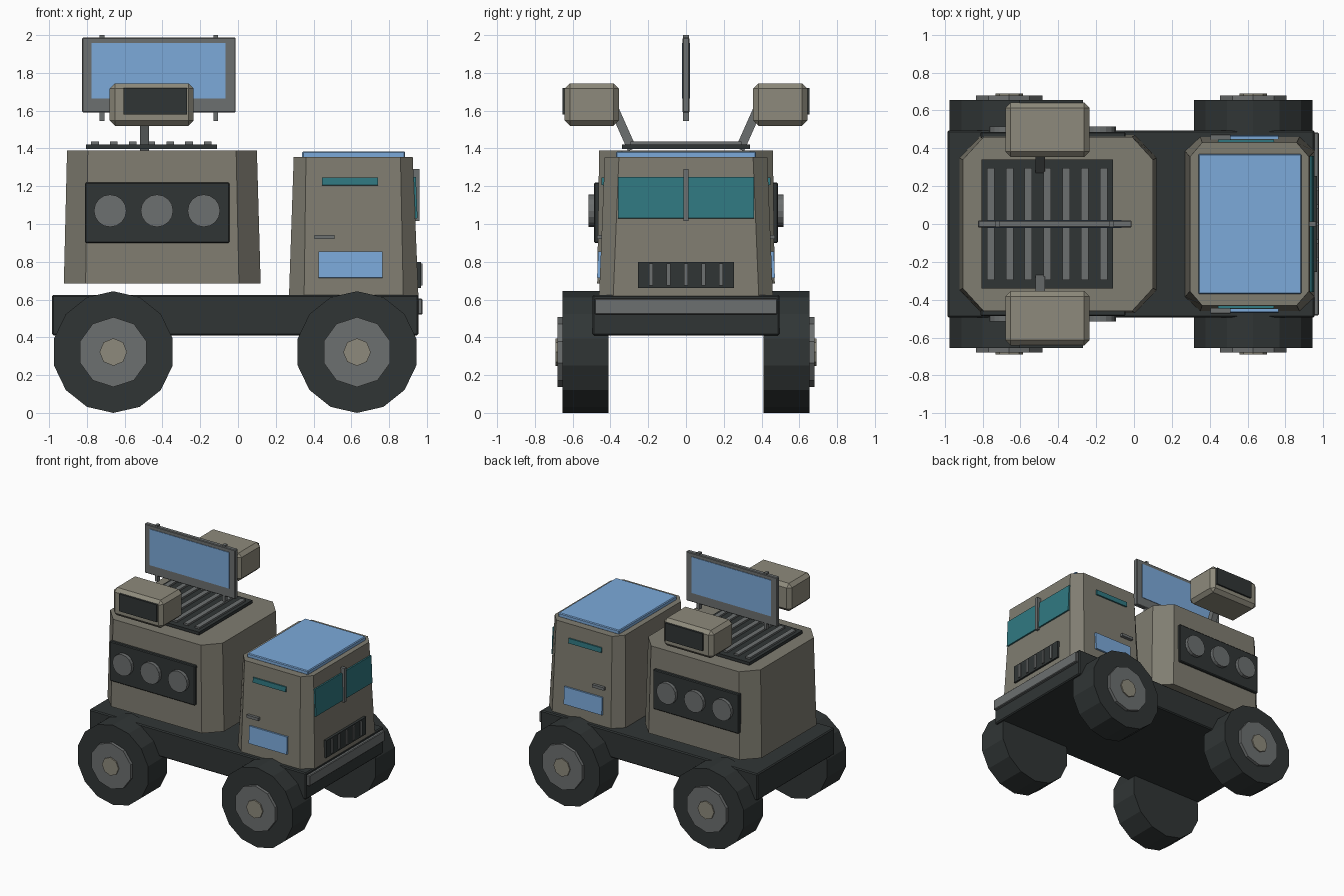
import bpy, bmesh
from math import pi, atan2, hypot
from mathutils import Matrix

if "Cube" in bpy.data.objects:
    bpy.data.objects.remove(bpy.data.objects["Cube"])


def mat(name, r, g, b):
    m = bpy.data.materials.new(name)
    m.diffuse_color = (r, g, b, 1)
    m.use_nodes = True
    m.node_tree.nodes["Principled BSDF"].inputs["Base Color"].default_value = m.diffuse_color
    return m


TAN = mat("tan_paint", .215, .205, .165)
LIGHT = mat("light_tan", .27, .255, .20)
DARK = mat("dark_rubber", .03, .036, .036)
GREY = mat("grey_metal", .15, .16, .16)
BLUE = mat("blue_panel", .20, .40, .70)
TEAL = mat("teal_glass", .03, .19, .22)


def finish(name, bm, m):
    bmesh.ops.recalc_face_normals(bm, faces=bm.faces)
    me = bpy.data.meshes.new(name)
    bm.to_mesh(me)
    bm.free()
    me.materials.append(m)
    ob = bpy.data.objects.new(name, me)
    bpy.context.collection.objects.link(ob)
    return ob


def box(name, x, y, z, m, rot=(0, 0, 0), bevel=0):
    """Box from (min, max) ranges, rotated about its own centre."""
    bm = bmesh.new()
    bmesh.ops.create_cube(bm, size=1)
    for v in bm.verts:
        v.co.x *= x[1] - x[0]
        v.co.y *= y[1] - y[0]
        v.co.z *= z[1] - z[0]
    if bevel:
        bmesh.ops.bevel(bm, geom=bm.edges[:], offset=bevel, segments=1, affect='EDGES')
    ob = finish(name, bm, m)
    ob.location = (sum(x) / 2, sum(y) / 2, sum(z) / 2)
    ob.rotation_euler = rot
    return ob


def side(s, a, b):
    return tuple(sorted((s * a, s * b)))


def disc(name, x, z, r, y, n, m):
    """Cylinder along y with a corner pointing up."""
    bm = bmesh.new()
    bmesh.ops.create_cone(bm, cap_ends=True, segments=n, radius1=r, radius2=r, depth=y[1] - y[0])
    # a first corner on +y turns up when laid on its side
    top = max(bm.verts, key=lambda v: v.co.y - abs(v.co.x) * .01)
    bm.transform(Matrix.Rotation(atan2(top.co.x, top.co.y), 4, 'Z'))
    bm.transform(Matrix.Rotation(pi / 2, 4, 'X'))
    ob = finish(name, bm, m)
    ob.location = (x, sum(y) / 2, z)
    return ob


def tapered(name, low, high, m):
    """Chamfered-corner hull; each end is (x0, x1, half_y, chamfer_x, chamfer_y, z)."""
    bm = bmesh.new()
    rings = []
    for x0, x1, h, cx, cy, z in (low, high):
        pts = [(x0 + cx, -h), (x1 - cx, -h), (x1, cy - h), (x1, h - cy),
               (x1 - cx, h), (x0 + cx, h), (x0, h - cy), (x0, cy - h)]
        rings.append([bm.verts.new((px, py, z)) for px, py in pts])
        bm.faces.new(rings[-1])
    for i in range(8):
        j = (i + 1) % 8
        bm.faces.new((rings[0][i], rings[0][j], rings[1][j], rings[1][i]))
    return finish(name, bm, m)


# chassis and bumper
box("chassis", (-.985, .955), (-.495, .495), (.41, .625), DARK, bevel=.008)
box("bumper", (.945, .977), (-.483, .483), (.52, .605), GREY, bevel=.005)

# wheels
for s in (-1, 1):
    for x in (-.66, .63):
        disc("tyre", x, .322, .322, side(s, .41, .655), 14, DARK)
        disc("wheel_hub", x, .322, .185, side(s, .6, .68), 10, GREY)
        disc("hub_cap", x, .322, .073, side(s, .65, .69), 8, LIGHT)

# rear body and cab
tapered("rear_body", (-.922, .12, .47, .115, .12, .685), (-.905, .10, .46, .11, .12, 1.39), TAN)
tapered("cab", (.27, .955, .46, .08, .075, .62), (.295, .925, .43, .065, .075, 1.355), TAN)
box("cab_roof_panel", (.34, .885), (-.37, .37), (1.35, 1.385), BLUE, bevel=.006)

# cab front
box("windshield", (.923, .946), (-.36, .36), (1.03, 1.248), TEAL, rot=(0, -.041, 0))
box("windshield_divider", (.925, .962), (-.013, .013), (1.015, 1.29), GREY)
box("front_grille", (.94, .968), (-.255, .255), (.66, .80), DARK)
for i in range(5):
    y = -.185 + i * .0925
    box("grille_slat", (.955, .976), (y - .011, y + .011), (.675, .79), GREY)

# details on both long sides
for s in (-1, 1):
    tilt = (s * .04, 0, 0)
    box("cab_side_vent", (.445, .74), side(s, .425, .447), (1.205, 1.245), TEAL, rot=tilt)
    box("door_handle", (.405, .51), side(s, .44, .472), (.92, .942), GREY, rot=tilt)
    box("door_panel", (.425, .765), side(s, .44, .468), (.715, .855), BLUE, rot=tilt)
    box("lamp_panel", (-.81, -.045), side(s, .45, .487), (.90, 1.22), DARK, bevel=.006)
    for x in (-.677, -.429, -.181):
        disc("side_lamp", x, 1.07, .086, side(s, .47, .515), 16, GREY)

    # sensor pod on a slanted arm
    box("sensor_pod", (-.68, -.235), side(s, .355, .642), (1.52, 1.745), LIGHT, bevel=.028)
    box("sensor_face", (-.605, -.27), side(s, .63, .655), (1.58, 1.72), DARK)
    y0, z0, y1, z1 = .285, 1.395, .385, 1.62
    length, ym, zm = hypot(y1 - y0, z1 - z0), s * (y0 + y1) / 2, (z0 + z1) / 2
    box("sensor_arm", (-.52, -.47), (ym - .024, ym + .024), (zm - length / 2, zm + length / 2),
        GREY, rot=(-s * atan2(y1 - y0, z1 - z0), 0, 0))

# roof grille
box("roof_grille", (-.805, -.11), (-.34, .34), (1.398, 1.422), DARK)
for i in range(7):
    x = -.757 + i * .0995
    box("roof_slat", (x - .02, x + .02), (-.295, .295), (1.415, 1.436), GREY)

# screen above the roof
box("screen_frame", (-.825, -.012), (-.018, .018), (1.59, 1.987), GREY, bevel=.005)
box("screen_panel", (-.775, -.065), (-.022, .022), (1.665, 1.957), BLUE)
for x in (-.72, -.118):
    box("screen_clip", (x - .013, x + .013), (-.016, .016), (1.545, 2.0), GREY)
